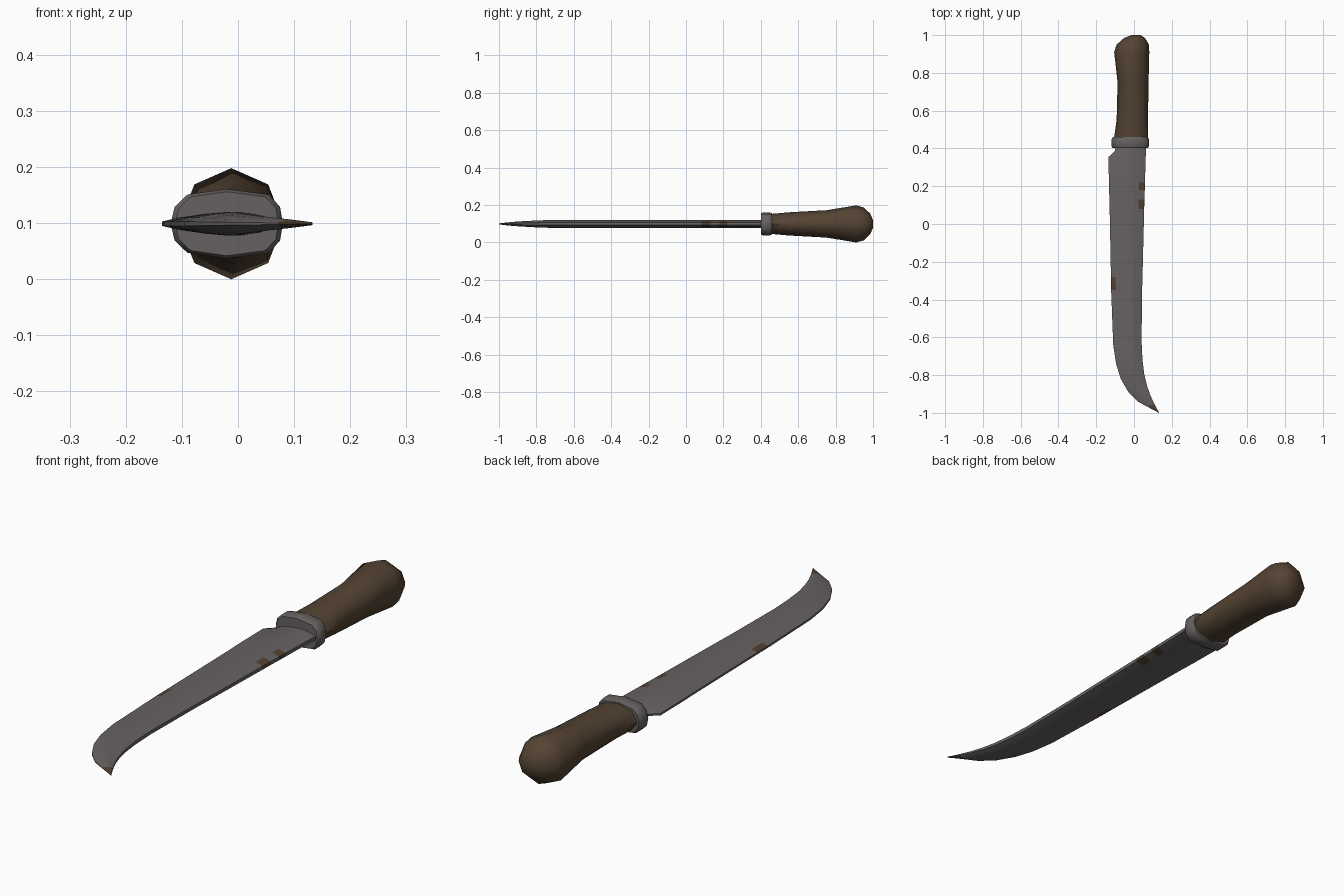
import bpy, bmesh, math

cube = bpy.data.objects.get("Cube")
if cube:
    bpy.data.objects.remove(cube, do_unlink=True)

MID_Z = 0.099


def material(name, color):
    m = bpy.data.materials.new(name)
    m.use_nodes = True
    m.diffuse_color = (*color, 1)
    m.node_tree.nodes["Principled BSDF"].inputs["Base Color"].default_value = (*color, 1)
    return m


steel = material("dull steel", (0.135, 0.121, 0.121))
wood = material("brown wood", (0.089, 0.057, 0.033))
rust = material("rust", (0.085, 0.052, 0.030))


def loft(name, rings, mats, angle, paint=None):
    """Skin closed rings of points; paint(segment, side) picks a material index."""
    bm = bmesh.new()
    loops = [[bm.verts.new(p) for p in ring] for ring in rings]
    n = len(loops[0])
    for s in range(len(loops) - 1):
        for k in range(n):
            j = (k + 1) % n
            f = bm.faces.new((loops[s][k], loops[s][j], loops[s + 1][j], loops[s + 1][k]))
            f.material_index = paint(s, k) if paint else 0
    bm.faces.new(loops[0])
    end = bm.faces.new(loops[-1])
    end.material_index = paint(len(loops) - 2, 0) if paint else 0
    bmesh.ops.remove_doubles(bm, verts=bm.verts[:], dist=0.0002)
    bmesh.ops.recalc_face_normals(bm, faces=bm.faces[:])
    mesh = bpy.data.meshes.new(name)
    bm.to_mesh(mesh)
    bm.free()
    ob = bpy.data.objects.new(name, mesh)
    bpy.context.collection.objects.link(ob)
    for m in mats:
        mesh.materials.append(m)
    bpy.ops.object.select_all(action='DESELECT')
    ob.select_set(True)
    bpy.context.view_layer.objects.active = ob
    bpy.ops.object.shade_smooth_by_angle(angle=math.radians(angle))
    return ob


# Handle: eight-sided grip swelling into a rounded pommel (y, left x, right x, half height)
grip = [(0.44, -0.108, 0.074, 0.052), (0.55, -0.092, 0.074, 0.062),
        (0.75, -0.087, 0.077, 0.073), (0.91, -0.105, 0.081, 0.099),
        (0.95, -0.092, 0.079, 0.088), (0.985, -0.052, 0.058, 0.055),
        (1.0, -0.012, 0.035, 0.02)]
rings = []
for y, x0, x1, h in grip:
    ring = []
    for k in range(8):
        a = k * math.pi / 4
        ring.append(((x0 + x1) / 2 + math.cos(a) * (x1 - x0) / 2, y, MID_Z + h * math.sin(a)))
    rings.append(ring)
loft("handle", rings, [wood], 60)

# Guard: rounded collar with bevelled rims
half = [(-0.1, 0.0), (-0.093, 0.03), (-0.07, 0.052), (0.0, 0.062),
        (0.075, 0.052), (0.095, 0.03), (0.1, 0.0)]
outline = half + [(x, -z) for x, z in half[-2:0:-1]]
rings = [[(-0.02 + x * s, y, MID_Z + z * s) for x, z in outline]
         for y, s in ((0.402, 0.92), (0.412, 1.0), (0.446, 1.0), (0.46, 0.92))]
loft("guard", rings, [steel], 50)

# Blade: lens section swept between the cutting edge and the back (x, y pairs)
cutting_edge = [(-0.098, 0.41), (-0.1, 0.39), (-0.117, 0.37), (-0.135, 0.355), (-0.133, 0.22),
                (-0.132, 0.18), (-0.13, 0.13), (-0.129, 0.08), (-0.122, -0.28),
                (-0.121, -0.35), (-0.11, -0.64), (-0.095, -0.74), (-0.07, -0.82),
                (-0.03, -0.89), (0.02, -0.94), (0.07, -0.967), (0.132, -1.0)]
back = [(0.065, 0.41), (0.064, 0.39), (0.063, 0.37), (0.062, 0.355), (0.058, 0.22),
        (0.057, 0.18), (0.055, 0.13), (0.054, 0.08), (0.045, -0.28),
        (0.043, -0.35), (0.04, -0.62), (0.045, -0.72), (0.055, -0.8),
        (0.07, -0.86), (0.088, -0.91), (0.108, -0.953), (0.133, -0.999)]
section = [(0, 0.004), (0.15, 0.011), (0.4, 0.018), (0.62, 0.021), (0.83, 0.016), (1, 0.007)]
lens = section + [(t, -h) for t, h in reversed(section)]
rings = []
for (ax, ay), (bx, by) in zip(cutting_edge, back):
    taper = min(1, max(0.03, (1.0 + by) / 0.26)) ** 0.6
    rings.append([(ax + (bx - ax) * t, ay + (by - ay) * t, MID_Z + h * taper) for t, h in lens])

LAST = len(rings) - 2


def rust_spots(segment, side):
    near_back = side in (4, 5, 6)
    near_edge = side in (0, 10)
    spot = (segment in (4, 6) and near_back) or (segment == 8 and near_edge)
    return 1 if spot or segment == LAST else 0


loft("blade", rings, [steel, rust], 50, rust_spots)
